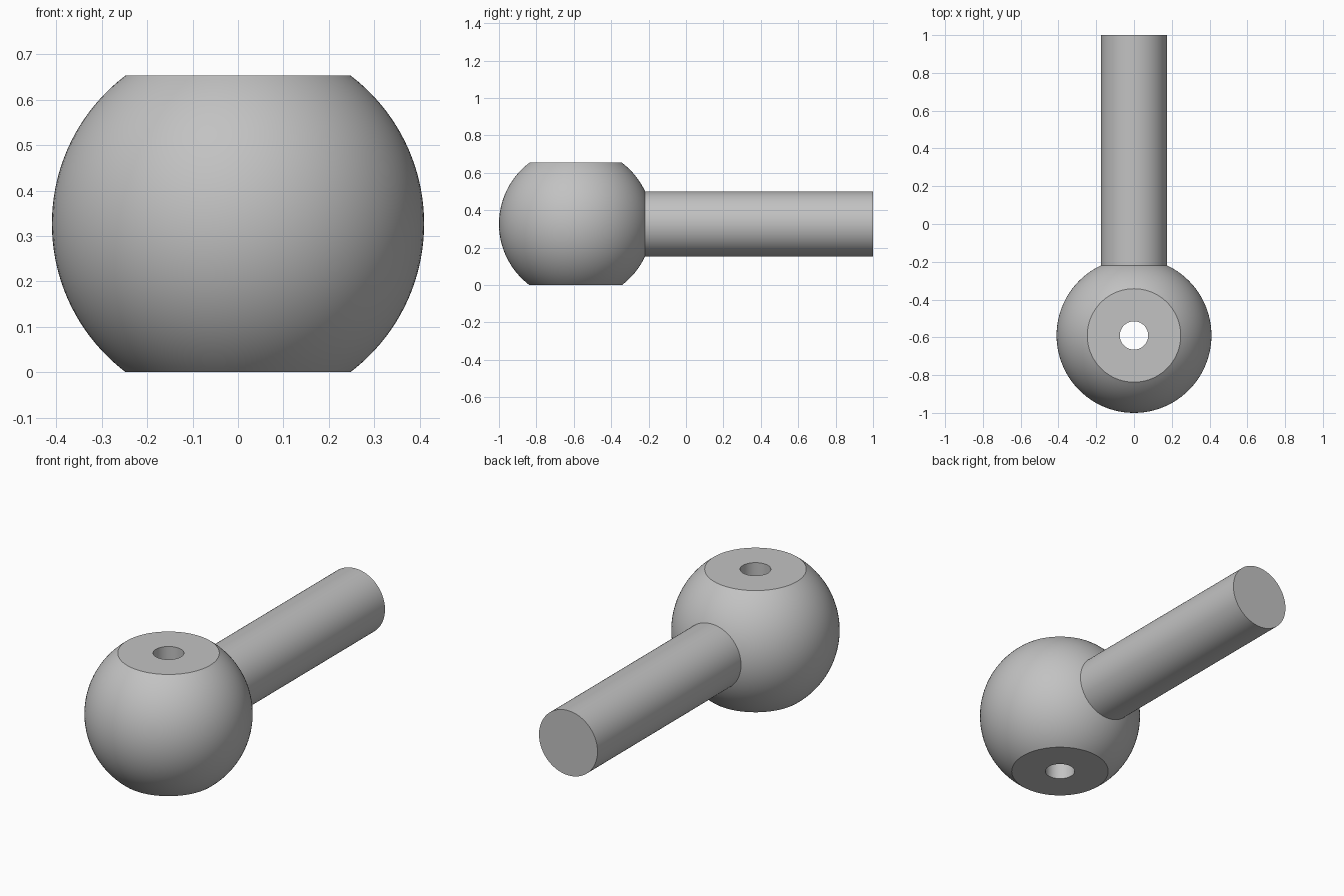
import bpy, bmesh
from math import pi, sin, cos, acos
from mathutils import Matrix, Vector

if "Cube" in bpy.data.objects:
    bpy.data.objects.remove(bpy.data.objects["Cube"], do_unlink=True)

BALL_R, HALF_H, BORE_R, ROD_R = 0.41, 0.327, 0.075, 0.174
BALL_Y = BALL_R - 1

steel = bpy.data.materials.new("plain_grey")
grey = (0.54, 0.54, 0.54, 1)
steel.diffuse_color = grey
steel.use_nodes = True
steel.node_tree.nodes["Principled BSDF"].inputs["Base Color"].default_value = grey


def lathe(name, profile, closed, matrix, steps=96):
    """Revolve an (r, z) profile around z and place it with a matrix."""
    bm = bmesh.new()
    verts = [bm.verts.new((r, 0, z)) for r, z in profile]
    edges = [bm.edges.new(pair) for pair in zip(verts, verts[1:])]
    if closed:
        edges.append(bm.edges.new((verts[-1], verts[0])))
    bmesh.ops.spin(bm, geom=verts + edges, cent=(0, 0, 0), axis=(0, 0, 1),
                   angle=2 * pi, steps=steps)
    bmesh.ops.remove_doubles(bm, verts=bm.verts, dist=1e-5)
    bmesh.ops.recalc_face_normals(bm, faces=bm.faces)
    mesh = bpy.data.meshes.new(name)
    bm.to_mesh(mesh)
    bm.free()
    mesh.materials.append(steel)
    obj = bpy.data.objects.new(name, mesh)
    bpy.context.collection.objects.link(obj)
    obj.matrix_world = matrix
    bpy.ops.object.select_all(action='DESELECT')
    obj.select_set(True)
    bpy.context.view_layer.objects.active = obj
    bpy.ops.object.shade_smooth_by_angle()
    return obj


# Ball with flat top and bottom and a vertical through bore
start = acos(HALF_H / BALL_R)
angles = [start + (pi - 2 * start) * i / 40 for i in range(41)]
arc = [(BALL_R * sin(a), BALL_R * cos(a)) for a in angles]
ball_profile = [(BORE_R, HALF_H)] + arc + [(BORE_R, -HALF_H)]
lathe("drilled_ball", ball_profile, True,
      Matrix.Translation((0, BALL_Y, HALF_H)))

# Rod running back from inside the ball, with flat ends
rod_start = BALL_Y + 0.3
rod_profile = [(0, 0), (ROD_R, 0), (ROD_R, 1 - rod_start), (0, 1 - rod_start)]
lathe("rod", rod_profile, False,
      Matrix.Translation((0, rod_start, HALF_H)) @ Matrix.Rotation(-pi / 2, 4, 'X'))
